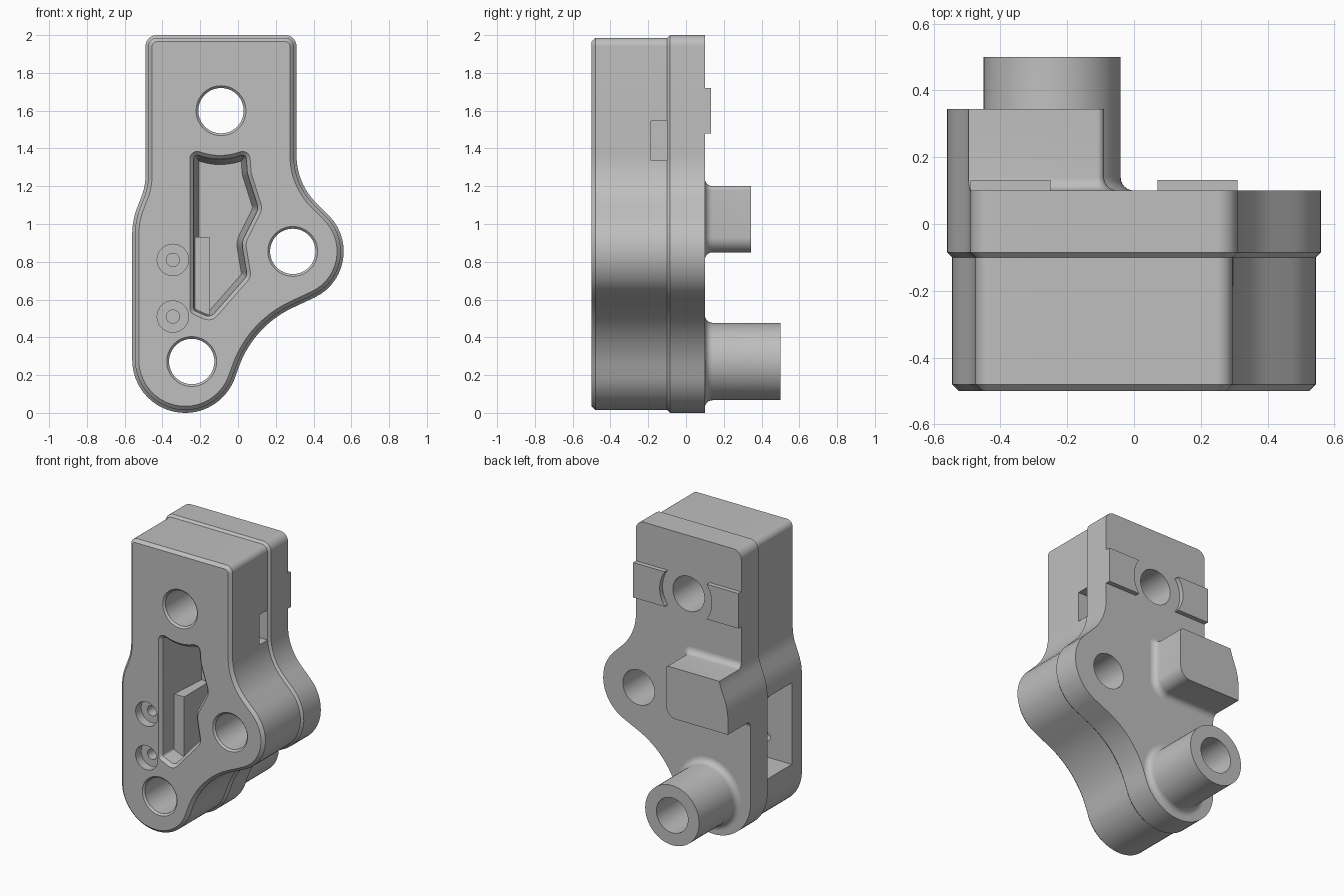
import bpy, bmesh, math
from mathutils import Vector

if "Cube" in bpy.data.objects:
    bpy.data.objects.remove(bpy.data.objects["Cube"])

grey = bpy.data.materials.new("plain grey")
grey.diffuse_color = (0.52, 0.52, 0.52, 1)
grey.use_nodes = True
grey.node_tree.nodes["Principled BSDF"].inputs["Base Color"].default_value = grey.diffuse_color


def circle(cx, cz, r, n=64):
    return [Vector((cx + r * math.cos(2 * math.pi * i / n),
                    cz + r * math.sin(2 * math.pi * i / n))) for i in range(n)]


def rounded(corners, n=10):
    """Closed polygon of (x, z, radius) corners with filleted corners."""
    out = []
    for i, (x, z, r) in enumerate(corners):
        p = Vector((x, z))
        a = (Vector(corners[i - 1][:2]) - p).normalized()
        b = (Vector(corners[(i + 1) % len(corners)][:2]) - p).normalized()
        if r == 0:
            out.append(p)
            continue
        half = a.angle(b) / 2
        c = p + (a + b).normalized() * (r / math.sin(half))
        s = p + a * (r / math.tan(half)) - c
        e = p + b * (r / math.tan(half)) - c
        turn = math.atan2(s.x * e.y - s.y * e.x, s.dot(e))
        for k in range(n + 1):
            t = turn * k / n
            out.append(c + Vector((s.x * math.cos(t) - s.y * math.sin(t),
                                   s.x * math.sin(t) + s.y * math.cos(t))))
    return out


def loft(name, pts, levels):
    """Stack a front-view profile along y; levels are (y, outward offset)."""
    pts = [p for i, p in enumerate(pts) if (p - pts[i - 1]).length > 1e-3]
    n = len(pts)
    if sum(pts[i - 1].x * pts[i].y - pts[i].x * pts[i - 1].y for i in range(n)) < 0:
        pts.reverse()
    normals = []
    for i in range(n):
        d1 = (pts[i] - pts[i - 1]).normalized()
        d2 = (pts[(i + 1) % n] - pts[i]).normalized()
        n1, n2 = Vector((d1.y, -d1.x)), Vector((d2.y, -d2.x))
        normals.append((n1 + n2) / (1 + n1.dot(n2)))
    bm = bmesh.new()
    rings = []
    for y, off in levels:
        q = [p + m * off for p, m in zip(pts, normals)]
        rings.append([bm.verts.new((v.x, y, v.y)) for v in q])
    for r0, r1 in zip(rings, rings[1:]):
        for i in range(n):
            bm.faces.new((r0[i - 1], r0[i], r1[i], r1[i - 1]))
    bm.faces.new(rings[0])
    bm.faces.new(rings[-1])
    bmesh.ops.recalc_face_normals(bm, faces=bm.faces)
    me = bpy.data.meshes.new(name)
    bm.to_mesh(me)
    bm.free()
    me.materials.append(grey)
    ob = bpy.data.objects.new(name, me)
    bpy.context.collection.objects.link(ob)
    return ob


def box(name, x0, x1, y0, y1, z0, z1):
    return loft(name, rounded([(x0, z0, 0), (x1, z0, 0), (x1, z1, 0), (x0, z1, 0)]),
                [(y0, 0), (y1, 0)])


def boolean(ob, cutters, op='DIFFERENCE'):
    bpy.context.view_layer.objects.active = ob
    for c in cutters:
        m = ob.modifiers.new("cut", 'BOOLEAN')
        m.operation, m.object, m.solver = op, c, 'EXACT'
        bpy.ops.object.modifier_apply(modifier=m.name)


def fillet(y, r, end):
    """Levels for a post with a concave fillet at its root."""
    arc = [(k * math.pi / 12) for k in range(7)]
    return [(y - 0.02, r)] + [(y + r * (1 - math.cos(t)), r * (1 - math.sin(t)))
                              for t in arc] + [(end, 0)]


# Shared silhouette
outline = rounded([(-.49, 2, .06), (.31, 2, .06), (.31, 1.216, .35), (.7535, .773, .27),
                   (.084, .461, .55), (-.084, 0, .28), (-.56, 0, .28),
                   (-.56, 1.02, .4), (-.49, 1.2, .3)], 14)

# Main bodies
housing = loft("front_housing", outline, [(-.5, -.035), (-.48, -.015), (-.1, -.015)])
plate = loft("back_plate", outline, [(-.1, -.015), (-.085, 0), (.1, 0)])

# Round post and block on the back
post = loft("hollow_post", circle(-.245, .272, .205), fillet(.1, .04, .5))
block = loft("stop_block", rounded([(-.75, .85, 0), (-.09, .85, .08),
                                    (-.09, 1.2, .02), (-.75, 1.2, 0)]),
             fillet(.1, .04, .345))
limit = loft("limit_cutter", outline, [(.09, 0), (.6, 0)])
boolean(block, [limit], 'INTERSECT')

# Pads either side of the upper hole
pads = [box("left_pad", -.49, -.25, .09, .132, 1.48, 1.72),
        box("right_pad", .07, .31, .09, .132, 1.48, 1.72)]
pad_cut = loft("pad_cutter", circle(-.09, 1.6, .198), [(0, 0), (.3, 0)])
for p in pads:
    boolean(p, [pad_cut])

# Through holes with a small chamfer at the front
holes = [loft("hole_cutter", circle(x, z, .12), [(-.51, .022), (-.488, 0), (.6, 0)])
         for x, z in ((-.09, 1.6), (.29, .855), (-.245, .272))]

# Shaped pocket, side openings and screw recesses
pocket = loft("pocket_cutter", rounded([
    (-.255, 1.4, .04), (-.09, 1.345, .3), (.06, 1.4, .04), (.07, 1.27, .1),
    (.13, 1.08, .08), (.04, .9, .08), (.07, .72, .06), (-.14, .48, .06),
    (-.255, .53, .04)], 6),
    [(-.52, 0), (-.5, 0), (-.48, -.02), (-.05, -.052)])
window = box("window_cutter", -.7, -.15, -.37, -.05, .37, .93)
slot = box("slot_cutter", .06, .5, -.186, -.05, 1.337, 1.544)
screws = []
for z in (.51, .81):
    screws.append(loft("recess_cutter", circle(-.345, z, .083, 40), [(-.52, 0), (-.44, 0)]))
    screws.append(loft("screw_cutter", circle(-.345, z, .035, 24), [(-.5, 0), (-.3, 0)]))

boolean(housing, [pocket, window, slot] + screws + holes)
boolean(plate, holes)
boolean(post, holes[2:])

# Remove helpers and smooth the curved sides
for c in holes + screws + [pocket, window, slot, limit, pad_cut]:
    bpy.data.objects.remove(c)
for ob in [housing, plate, post, block] + pads:
    bpy.ops.object.select_all(action='DESELECT')
    ob.select_set(True)
    bpy.context.view_layer.objects.active = ob
    bpy.ops.object.shade_smooth_by_angle(angle=math.radians(28))
